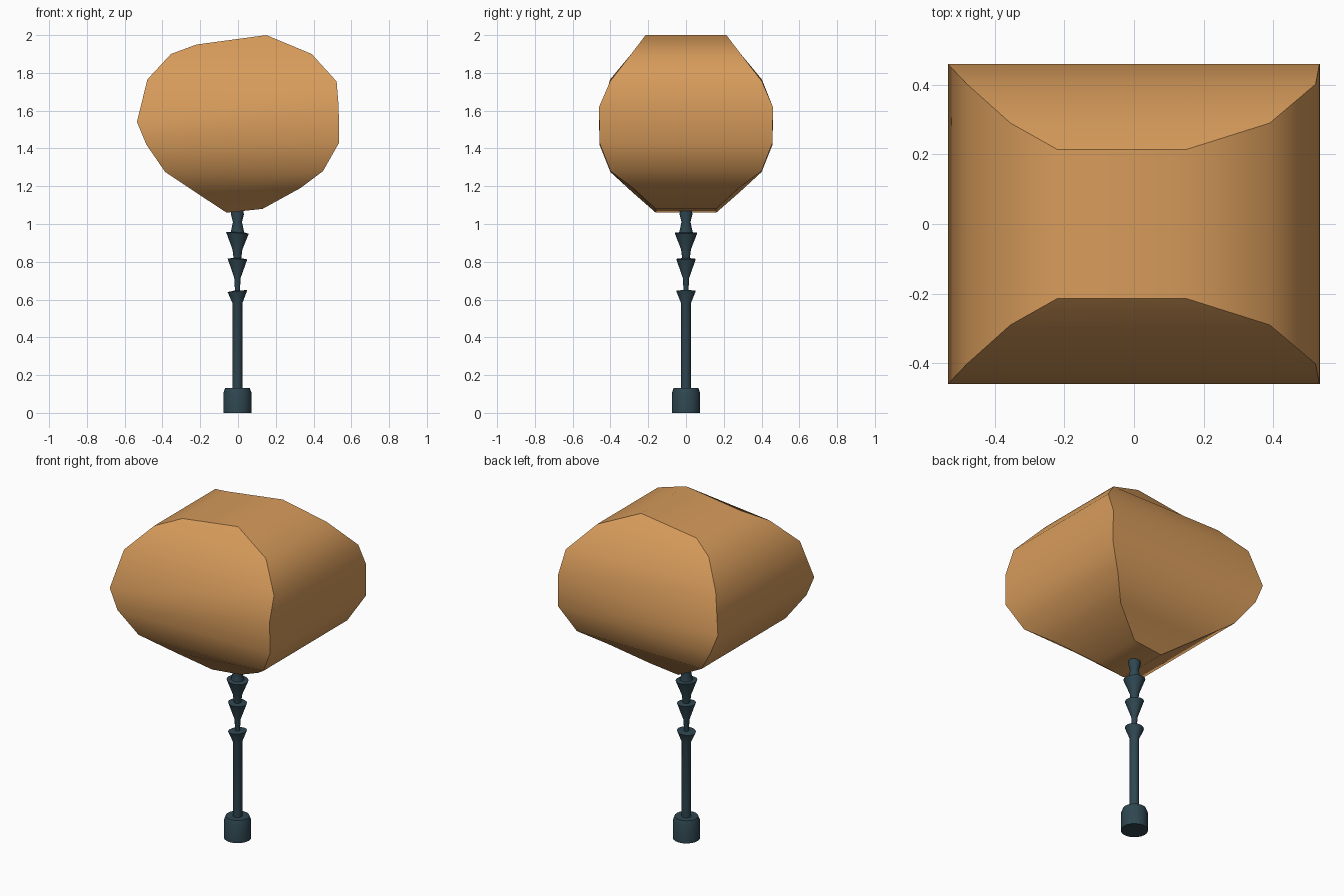
import bpy, bmesh, math

if "Cube" in bpy.data.objects:
    bpy.data.objects.remove(bpy.data.objects["Cube"])


def material(name, rgb):
    m = bpy.data.materials.new(name)
    m.diffuse_color = (*rgb, 1)
    m.use_nodes = True
    m.node_tree.nodes["Principled BSDF"].inputs["Base Color"].default_value = m.diffuse_color
    return m


def finish(name, bm, mat, angle):
    bmesh.ops.recalc_face_normals(bm, faces=bm.faces)
    me = bpy.data.meshes.new(name)
    bm.to_mesh(me)
    bm.free()
    ob = bpy.data.objects.new(name, me)
    bpy.context.collection.objects.link(ob)
    me.materials.append(mat)
    bpy.ops.object.select_all(action='DESELECT')
    ob.select_set(True)
    bpy.context.view_layer.objects.active = ob
    bpy.ops.object.shade_smooth_by_angle(angle=math.radians(angle))
    return ob


def loft(bm, loops):
    """Skin a stack of equal vertex loops and cap both ends."""
    rings = [[bm.verts.new(p) for p in loop] for loop in loops]
    n = len(rings[0])
    for a, b in zip(rings, rings[1:]):
        for i in range(n):
            j = (i + 1) % n
            bm.faces.new((a[i], a[j], b[j], b[i]))
    bm.faces.new(rings[0])
    bm.faces.new(rings[-1])


def turned(name, profile, mat, sides=20, cx=-0.003):
    """Lathe a (radius, z, tilt) profile; tilt slopes a ring along x."""
    bm = bmesh.new()
    loops = []
    for r, z, tilt in profile:
        ang = [2 * math.pi * i / sides for i in range(sides)]
        loops.append([(cx + r * math.cos(a), r * math.sin(a),
                       z + tilt * r * math.cos(a)) for a in ang])
    loft(bm, loops)
    return finish(name, bm, mat, 30)


foliage = material("autumn orange", (0.68, 0.33, 0.105))
bark = material("dark slate bark", (0.028, 0.062, 0.08))

# Foliage: stacked four-corner rings (left x, left z, right x, right z, half depth)
rings = [
    (-0.06, 1.06, 0.13, 1.08, 0.16),
    (-0.22, 1.165, 0.33, 1.19, 0.28),
    (-0.385, 1.275, 0.45, 1.28, 0.40),
    (-0.485, 1.42, 0.535, 1.43, 0.458),
    (-0.535, 1.54, 0.533, 1.62, 0.46),
    (-0.48, 1.765, 0.522, 1.755, 0.402),
    (-0.355, 1.90, 0.39, 1.90, 0.29),
    (-0.22, 1.95, 0.15, 2.00, 0.214),
]
bm = bmesh.new()
loft(bm, [[(xl, -y, zl), (xr, -y, zr), (xr, y, zr), (xl, y, zl)]
          for xl, zl, xr, zr, y in rings])
finish("foliage", bm, foliage, 41)

# Trunk foot
turned("trunk_foot", [(0.075, 0, 0), (0.075, 0.105, 0), (0.065, 0.132, 0)], bark)
# Main pole with its first flare
turned("trunk_pole", [(0.026, 0.12, 0), (0.026, 0.58, 0), (0.052, 0.645, 0.1),
                      (0.014, 0.648, 0)], bark)
# Second and third flared segments
turned("trunk_middle", [(0.012, 0.63, 0), (0.017, 0.715, 0), (0.052, 0.815, -0.05),
                        (0.015, 0.82, 0)], bark)
turned("trunk_upper", [(0.018, 0.80, 0), (0.026, 0.865, 0), (0.06, 0.953, -0.07),
                       (0.03, 0.957, 0)], bark)
# Neck that enters the foliage
turned("trunk_neck", [(0.038, 0.945, 0), (0.024, 1.01, 0), (0.034, 1.05, 0),
                      (0.03, 1.09, 0)], bark)
